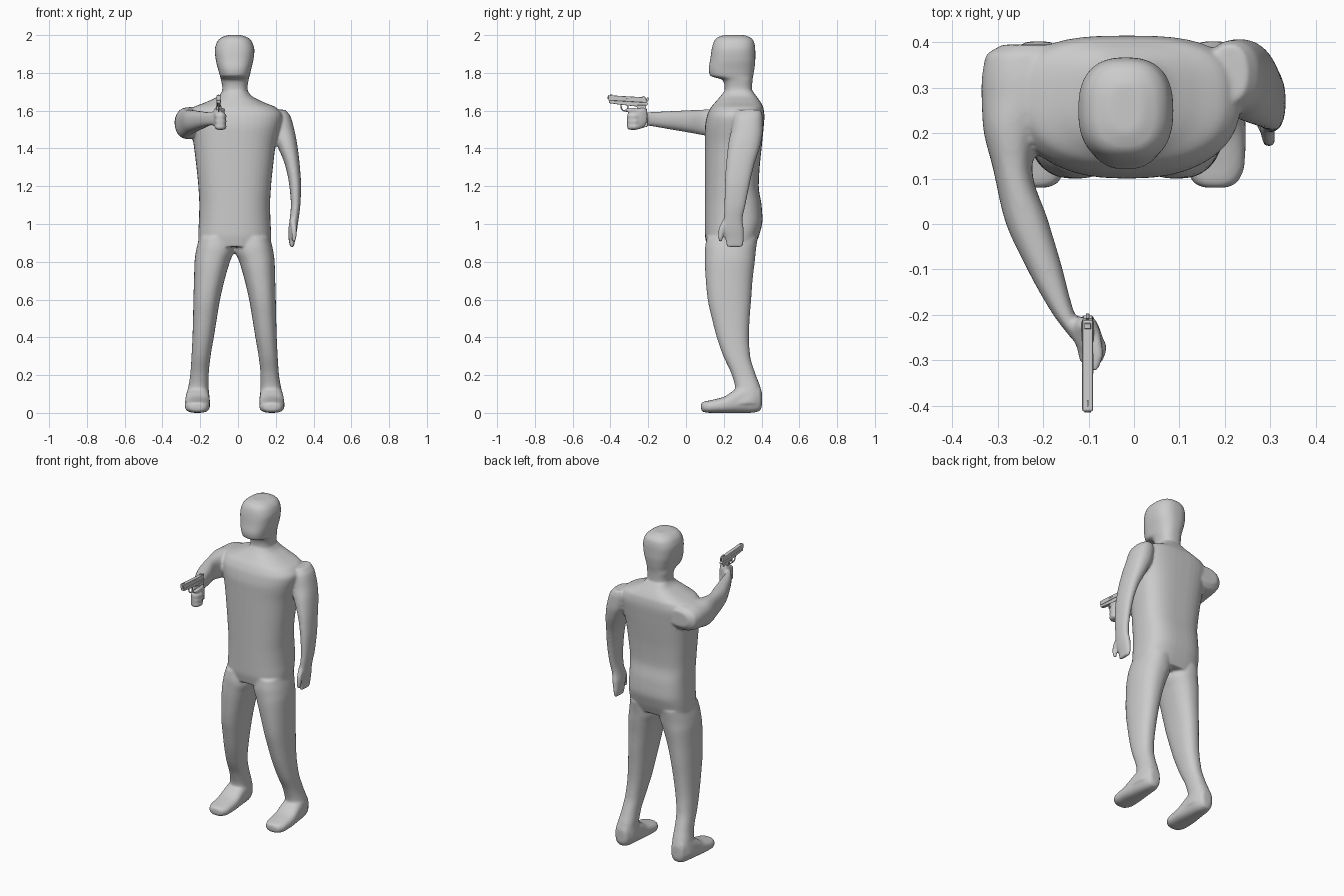
import bpy, bmesh, math
from mathutils import Matrix, Vector

CX = -0.018  # body symmetry plane


def link(name, bm):
    bmesh.ops.recalc_face_normals(bm, faces=bm.faces)
    me = bpy.data.meshes.new(name)
    bm.to_mesh(me)
    bm.free()
    ob = bpy.data.objects.new(name, me)
    bpy.context.collection.objects.link(ob)
    return ob


def resample(rings, steps=5):
    """Monotone cubic interpolation of ring bounds along their first column."""
    n = len(rings)
    cols = list(zip(*rings))
    t = cols[0]
    h = [t[i + 1] - t[i] for i in range(n - 1)]
    out = []
    tang = []
    for c in cols[1:]:
        d = [(c[i + 1] - c[i]) / h[i] for i in range(n - 1)]
        tang.append([d[0]] + [0 if p * q <= 0 else 2 * p * q / (p + q)
                              for p, q in zip(d, d[1:])] + [d[-1]])
    for i in range(n - 1):
        for k in range(steps):
            s = k / steps
            row = [t[i] + s * h[i]]
            for c, m in zip(cols[1:], tang):
                row.append((2*s**3 - 3*s*s + 1) * c[i] + (s**3 - 2*s*s + s) * h[i] * m[i]
                           + (3*s*s - 2*s**3) * c[i+1] + (s**3 - s*s) * h[i] * m[i+1])
            out.append(row)
    return out + [list(rings[-1])]


def loft(bm, rings, axis="z", n=2.3, bow=0, mirror=False, sides=40):
    """Each ring: position, min and max of the two cross axes."""
    loops = []
    for t, a0, a1, b0, b1 in resample(rings):
        loop = []
        for k in range(sides):
            w = 2 * math.pi * k / sides
            c, s = math.cos(w), math.sin(w)
            u = math.copysign(abs(c) ** (2 / n), c)
            v = math.copysign(abs(s) ** (2 / n), s)
            a = (a0 + a1) / 2 + u * (a1 - a0) / 2
            b = (b0 + b1) / 2 + v * (b1 - b0) / 2 + bow * u * u
            if mirror:
                a = 2 * CX - a
            loop.append(bm.verts.new((a, b, t) if axis == "z" else (a, t, b)))
        loops.append(loop)
    for p, q in zip(loops, loops[1:]):
        for k in range(sides):
            j = (k + 1) % sides
            bm.faces.new((p[k], p[j], q[j], q[k]))
    bm.faces.new(loops[0])
    bm.faces.new(loops[-1])


body = bmesh.new()

# torso with shoulders
loft(body, [(.88, -.21, .175, .11, .365), (.95, -.21, .175, .10, .39),
            (1.02, -.207, .172, .10, .405), (1.1, -.205, .17, .10, .40),
            (1.2, -.21, .175, .10, .385), (1.3, -.22, .185, .10, .39),
            (1.42, -.235, .2, .10, .402), (1.5, -.25, .22, .10, .41),
            (1.57, -.265, .235, .11, .415), (1.615, -.24, .205, .13, .41),
            (1.645, -.17, .135, .155, .395), (1.68, -.1, .07, .185, .37),
            (1.70, -.085, .055, .20, .355)], n=2.6, bow=.012)

# neck and head
loft(body, [(1.64, -.095, .06, .205, .355), (1.72, -.083, .05, .205, .35),
            (1.762, -.09, .056, .195, .352), (1.785, -.096, .062, .127, .356),
            (1.82, -.106, .07, .120, .362), (1.87, -.118, .082, .128, .367),
            (1.92, -.123, .087, .135, .367), (1.96, -.113, .077, .145, .362),
            (1.985, -.092, .056, .162, .345), (2.0, -.055, .019, .2, .31)], n=2.5)

# legs and feet, both sides
for side in (False, True):
    loft(body, [(.05, -.28, -.148, .2, .40), (.08, -.275, -.15, .23, .402),
                (.13, -.265, -.155, .26, .395), (.2, -.253, -.155, .243, .37),
                (.3, -.246, -.145, .198, .34), (.4, -.241, -.128, .163, .333),
                (.5, -.238, -.112, .137, .337), (.6, -.236, -.095, .115, .345),
                (.7, -.233, -.072, .105, .352), (.8, -.23, -.043, .10, .364),
                (.86, -.222, -.022, .10, .37), (.93, -.205, -.03, .11, .38)],
         n=2.3, mirror=side)
    loft(body, [(.08, -.24, -.19, .015, .05), (.09, -.262, -.168, .005, .058),
                (.13, -.28, -.15, 0, .067), (.2, -.282, -.148, 0, .085),
                (.27, -.278, -.15, 0, .13), (.34, -.27, -.155, 0, .16),
                (.39, -.255, -.17, .01, .14), (.402, -.235, -.185, .035, .11)],
         axis="y", n=2.6, mirror=side)

# hanging arm, hand and thumb
loft(body, [(.878, .276, .296, .215, .30), (.92, .268, .303, .208, .307),
            (.97, .267, .313, .197, .306), (1.02, .273, .32, .2, .30),
            (1.1, .28, .33, .203, .315), (1.2, .272, .334, .205, .335),
            (1.31, .25, .327, .212, .36), (1.43, .2, .312, .225, .397),
            (1.5, .17, .298, .24, .407), (1.57, .16, .278, .25, .405),
            (1.605, .17, .25, .27, .395)])
loft(body, [(.905, .287, .305, .176, .192), (.93, .285, .309, .17, .196),
            (.97, .282, .311, .172, .206), (1.03, .275, .308, .2, .25)])

# aiming arm
loft(body, [(-.25, -.14, -.105, 1.525, 1.59), (-.2, -.178, -.13, 1.52, 1.592),
            (-.09, -.24, -.16, 1.502, 1.597), (.01, -.285, -.19, 1.485, 1.602),
            (.12, -.31, -.224, 1.465, 1.607), (.22, -.333, -.2, 1.45, 1.617),
            (.3, -.336, -.12, 1.455, 1.62), (.37, -.327, -.12, 1.47, 1.612),
            (.395, -.29, -.15, 1.5, 1.59)], axis="y")

# gripping hand: palm, thumb web, curled fingers, trigger finger
loft(body, [(-.29, -.118, -.08, 1.512, 1.595), (-.25, -.132, -.07, 1.505, 1.61),
            (-.225, -.132, -.078, 1.508, 1.622), (-.205, -.122, -.088, 1.53, 1.61)],
     axis="y", n=2.8)
for z in (1.515, 1.543, 1.571):
    loft(body, [(-.312, -.108, -.082, z - .01, z + .01),
                (-.3, -.12, -.068, z - .016, z + .016),
                (-.27, -.125, -.06, z - .017, z + .017),
                (-.24, -.11, -.075, z - .01, z + .01)], axis="y", n=2.6)
loft(body, [(-.325, -.093, -.08, 1.597, 1.61), (-.29, -.093, -.068, 1.59, 1.616),
            (-.23, -.1, -.075, 1.585, 1.61)], axis="y")

# fuse the parts to one smooth skin
skin = link("mannequin_body", body)
rm = skin.modifiers.new("fuse", "REMESH")
rm.mode = "VOXEL"
rm.voxel_size = 0.007
rm.use_smooth_shade = True
sm = skin.modifiers.new("soften", "SMOOTH")
sm.factor = 0.5
sm.iterations = 6

GX = -.102  # pistol centre line


def plate(name, pts, width, bevel=.003):
    """Side profile in y,z extruded across x."""
    bm = bmesh.new()
    f = bm.faces.new([bm.verts.new((GX - width / 2, y, z)) for y, z in pts])
    ext = bmesh.ops.extrude_face_region(bm, geom=[f])
    bmesh.ops.translate(bm, vec=(width, 0, 0),
                        verts=[v for v in ext["geom"] if isinstance(v, bmesh.types.BMVert)])
    ob = link(name, bm)
    if bevel:
        b = ob.modifiers.new("bevel", "BEVEL")
        b.width = bevel
        b.segments = 2
    return ob


# pistol slide, frame and grip
plate("pistol_slide", [(-.413, 1.682), (-.212, 1.67), (-.207, 1.642), (-.411, 1.654)], .024, .004)
plate("pistol_frame", [(-.408, 1.655), (-.205, 1.643), (-.2, 1.634), (-.21, 1.625),
                       (-.26, 1.622), (-.35, 1.632), (-.407, 1.64)], .021)
plate("pistol_grip", [(-.262, 1.63), (-.212, 1.63), (-.202, 1.515), (-.248, 1.508)], .027, .005)
plate("trigger", [(-.312, 1.63), (-.304, 1.63), (-.306, 1.606), (-.312, 1.602)], .006, 0)
# sights, hammer and ejection port cover
plate("front_sight", [(-.402, 1.68), (-.402, 1.687), (-.39, 1.685), (-.388, 1.679)], .004, 0)
plate("rear_sight", [(-.232, 1.67), (-.23, 1.678), (-.22, 1.678), (-.218, 1.669)], .014, .001)
plate("hammer", [(-.212, 1.65), (-.208, 1.668), (-.198, 1.67), (-.197, 1.662), (-.204, 1.645)], .007, .001)
plate("ejection_port", [(-.33, 1.674), (-.285, 1.671), (-.285, 1.661), (-.33, 1.664)], .0255, .001)

# muzzle
bm = bmesh.new()
bmesh.ops.create_cone(bm, cap_ends=True, segments=20, radius1=.007, radius2=.007, depth=.012,
                      matrix=Matrix.Translation((GX, -.409, 1.668)) @ Matrix.Rotation(math.pi / 2, 4, "X"))
link("pistol_muzzle", bm)

# trigger guard
cu = bpy.data.curves.new("trigger_guard", "CURVE")
cu.dimensions = "3D"
cu.bevel_depth = .0035
sp = cu.splines.new("POLY")
path = [(-.345, 1.632), (-.342, 1.612), (-.334, 1.601), (-.315, 1.597), (-.285, 1.599), (-.262, 1.608)]
sp.points.add(len(path) - 1)
for p, (y, z) in zip(sp.points, path):
    p.co = (GX, y, z, 1)
guard = bpy.data.objects.new("trigger_guard", cu)
bpy.context.collection.objects.link(guard)
